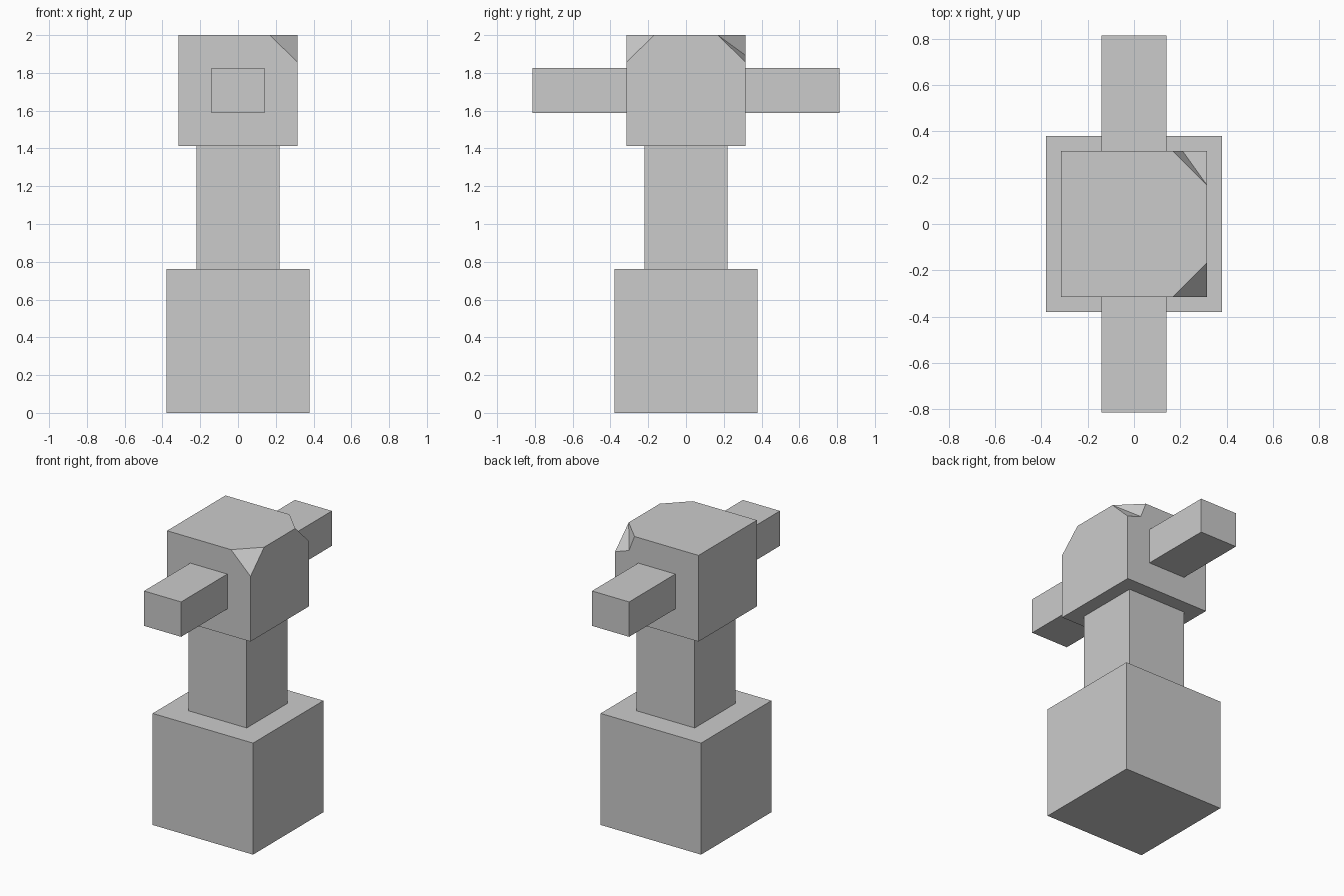
import bpy, bmesh

if "Cube" in bpy.data.objects:
    bpy.data.objects.remove(bpy.data.objects["Cube"])

grey = bpy.data.materials.new("plain grey")
grey.diffuse_color = (0.6, 0.6, 0.6, 1)
grey.use_nodes = True
grey.node_tree.nodes["Principled BSDF"].inputs["Base Color"].default_value = grey.diffuse_color


def finish(name, bm):
    bmesh.ops.recalc_face_normals(bm, faces=bm.faces)
    mesh = bpy.data.meshes.new(name)
    bm.to_mesh(mesh)
    bm.free()
    mesh.materials.append(grey)
    bpy.context.collection.objects.link(bpy.data.objects.new(name, mesh))


def box(name, lo, hi):
    bm = bmesh.new()
    bmesh.ops.create_cube(bm, size=1)
    for v in bm.verts:
        v.co = [(a + b) / 2 + c * (b - a) for a, b, c in zip(lo, hi, v.co)]
    finish(name, bm)


# Base block and column
box("base", (-0.379, -0.379, 0), (0.379, 0.379, 0.761))
box("column", (-0.22, -0.22, 0.761), (0.22, 0.22, 1.412))

# Arms on the front and back of the head
box("front_arm", (-0.14, -0.813, 1.588), (0.14, -0.315, 1.826))
box("back_arm", (-0.14, 0.315, 1.588), (0.14, 0.813, 1.826))

# Head: a block with a clipped front corner and a notched back corner
R, BOT, TOP = 0.315, 1.412, 2.0
CUT, LOW = 0.168, 1.857
points = {
    "b1": (-R, -R, BOT), "b2": (R, -R, BOT), "b3": (R, R, BOT), "b4": (-R, R, BOT),
    "t1": (-R, -R, TOP), "t4": (-R, R, TOP),
    "f_front": (CUT, -R, TOP), "f_side": (R, -CUT, TOP), "f_low": (R, -R, LOW),
    "n_back": (CUT, R, TOP), "n_side": (R, CUT, TOP), "n_low": (R, R, LOW),
    "n_dent": (0.21, R, 1.893),
}
faces = [
    "b1 b4 b3 b2",                          # underside
    "b1 t1 t4 b4",                          # left
    "b1 b2 f_low f_front t1",               # front
    "b2 b3 n_low n_side f_side f_low",      # right
    "b3 b4 t4 n_back n_dent n_low",         # back
    "t1 f_front f_side n_side n_back t4",   # top
    "f_front f_low f_side",                 # clipped corner
    "n_back n_side n_dent",                 # notch, steep facet
    "n_dent n_side n_low",                  # notch, shallow facet
]
bm = bmesh.new()
verts = {k: bm.verts.new(p) for k, p in points.items()}
for f in faces:
    bm.faces.new([verts[k] for k in f.split()])
finish("head", bm)
